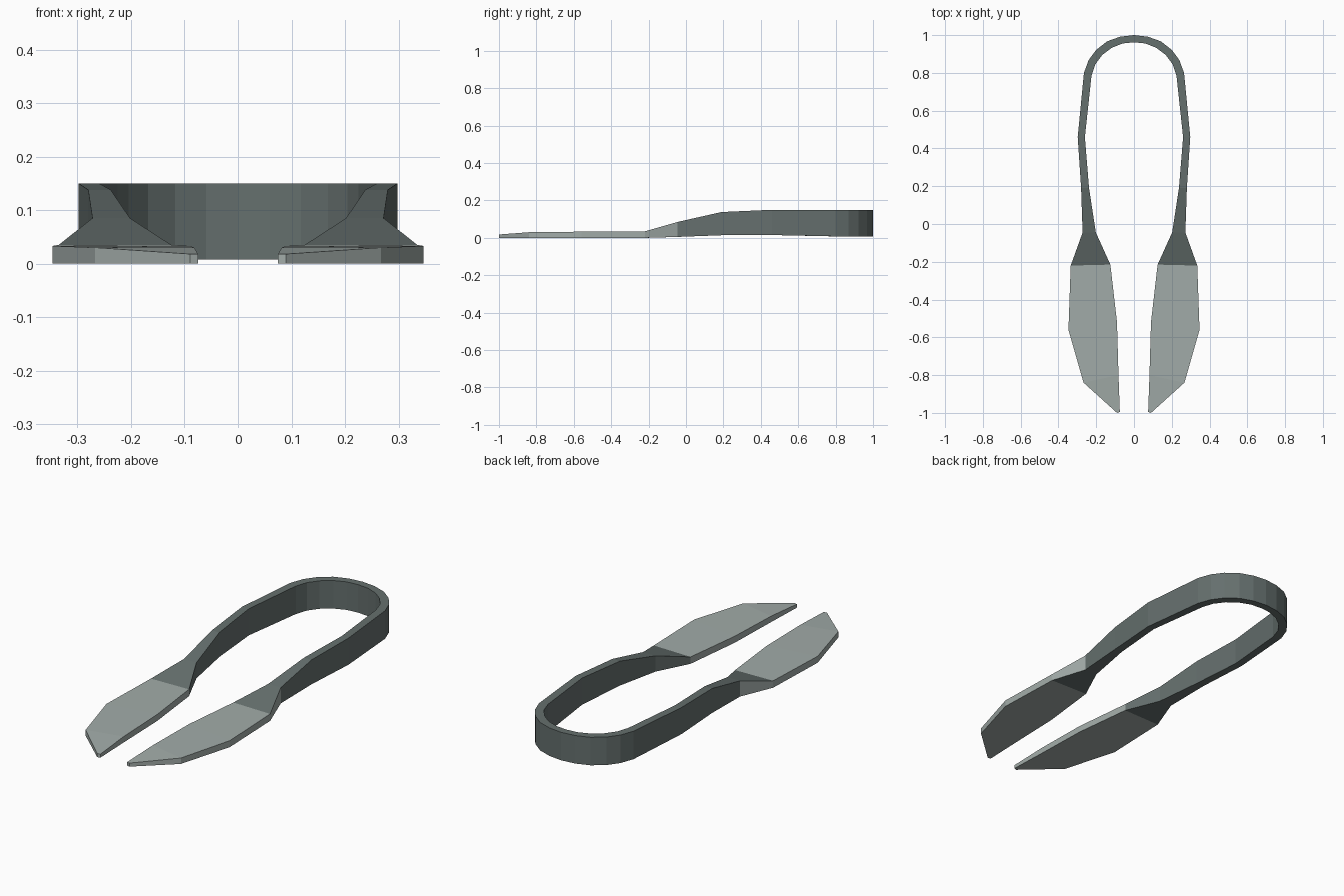
import bpy

if "Cube" in bpy.data.objects:
    bpy.data.objects.remove(bpy.data.objects["Cube"])


def material(name, rgb):
    m = bpy.data.materials.new(name)
    m.diffuse_color = (*rgb, 1)
    m.use_nodes = True
    m.node_tree.nodes["Principled BSDF"].inputs["Base Color"].default_value = m.diffuse_color
    return m


dark = material("dark_metal", (0.13, 0.16, 0.155))
light = material("light_metal", (0.36, 0.41, 0.395))


def loft(name, sections, mats, cap_start=False, light_faces=()):
    """Loft rectangles (outer x, y, inner x, y, bottom, top); mirror across x."""
    verts, faces = [], []
    for ox, oy, ix, iy, z0, z1 in sections:
        verts += [(ox, oy, z0), (ox, oy, z1), (ix, iy, z1), (ix, iy, z0)]
    for s in range(len(sections) - 1):
        a, b = 4 * s, 4 * s + 4
        for i in range(4):
            j = (i + 1) % 4
            faces.append((a + i, b + i, b + j, a + j))
    if cap_start:
        faces.append((0, 1, 2, 3))
    me = bpy.data.meshes.new(name)
    me.from_pydata(verts, [], faces)
    for m in mats:
        me.materials.append(m)
    for f in light_faces:
        me.polygons[f].material_index = 1
    ob = bpy.data.objects.new(name, me)
    bpy.context.collection.objects.link(ob)
    mod = ob.modifiers.new("mirror", 'MIRROR')
    mod.use_clip = True
    return ob


# where each blade meets the bow
joint = (0.335, -0.22, 0.125, -0.215, 0.0, 0.035)

# flat pointed blades
loft("blades", [
    (0.09, -1.0, 0.075, -0.995, 0.0, 0.018),
    (0.267, -0.84, 0.082, -0.80, 0.0, 0.03),
    (0.347, -0.56, 0.09, -0.52, 0.0, 0.033),
    joint,
], [light], cap_start=True)

# twisted necks and U-shaped spring bow
loft("spring_bow", [
    joint,
    (0.272, -0.045, 0.202, -0.045, 0.005, 0.085),
    (0.28, 0.19, 0.238, 0.19, 0.014, 0.138),
    (0.298, 0.46, 0.26, 0.46, 0.015, 0.15),
    (0.265, 0.80, 0.225, 0.785, 0.008, 0.15),
    (0.24, 0.868, 0.205, 0.845, 0.008, 0.15),
    (0.20, 0.922, 0.168, 0.895, 0.008, 0.15),
    (0.142, 0.967, 0.118, 0.933, 0.008, 0.15),
    (0.072, 0.992, 0.06, 0.956, 0.008, 0.15),
    (0.0, 1.0, 0.0, 0.962, 0.008, 0.15),
], [dark, light], light_faces=[0])
